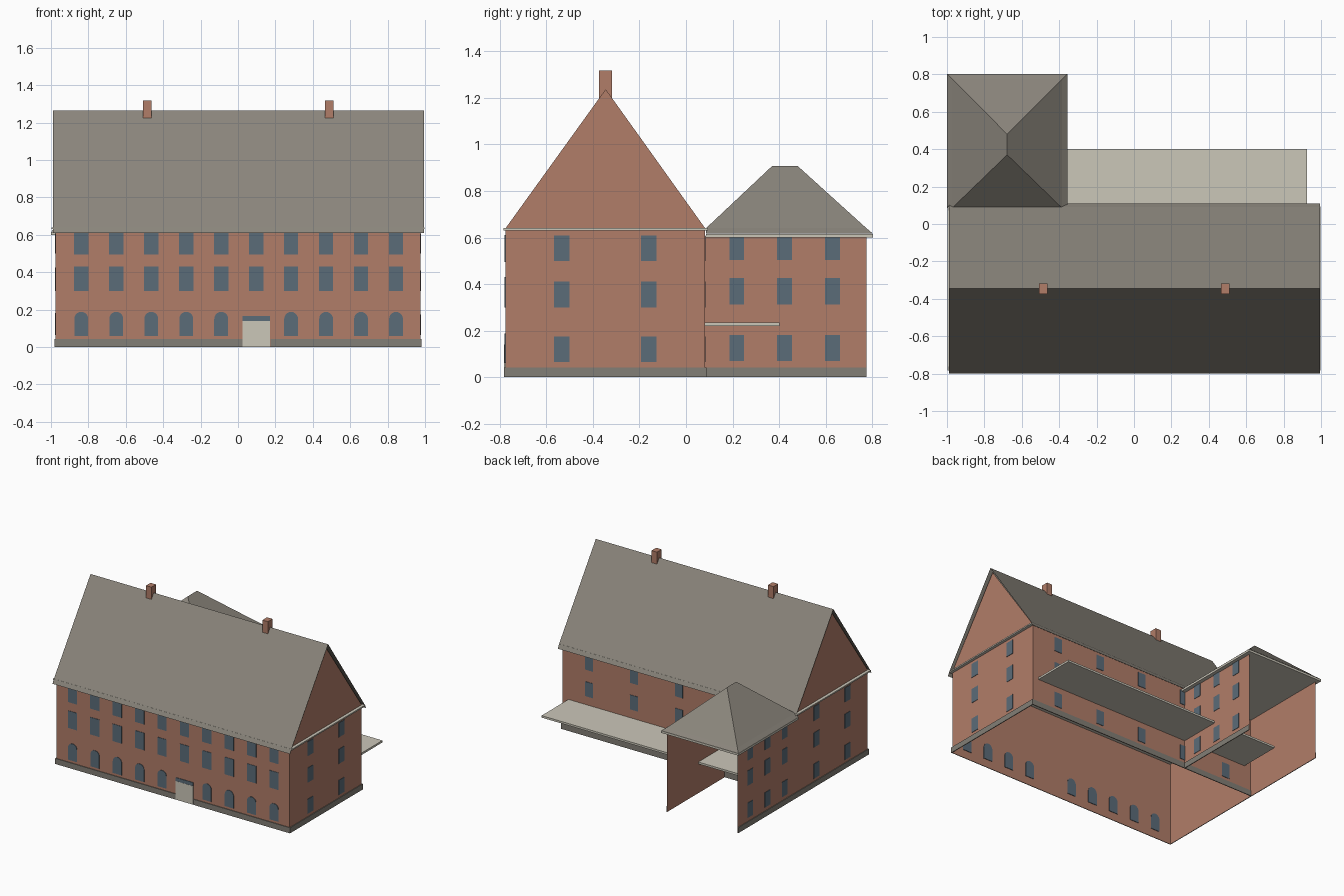
import bpy, bmesh, math
from mathutils import Vector

cube = bpy.data.objects.get("Cube")
if cube:
    bpy.data.objects.remove(cube, do_unlink=True)


def material(name, rgb):
    m = bpy.data.materials.new(name)
    m.use_nodes = True
    m.diffuse_color = (*rgb, 1)
    m.node_tree.nodes["Principled BSDF"].inputs["Base Color"].default_value = (*rgb, 1)
    return m


BRICK = material("red_brick", (0.44, 0.205, 0.14))
SLATE = material("grey_slate", (0.255, 0.235, 0.2))
STONE = material("grey_stone", (0.225, 0.21, 0.18))
PALE = material("pale_trim", (0.6, 0.57, 0.485))
GLASS = material("blue_glass", (0.105, 0.15, 0.19))


def finish(bm, name, mat):
    bmesh.ops.recalc_face_normals(bm, faces=bm.faces)
    me = bpy.data.meshes.new(name)
    bm.to_mesh(me)
    bm.free()
    me.materials.append(mat)
    ob = bpy.data.objects.new(name, me)
    bpy.context.collection.objects.link(ob)
    return ob


def add_prism(bm, points, offset):
    """Solid from a closed outline pushed along an offset."""
    face = bm.faces.new([bm.verts.new(p) for p in points])
    ext = bmesh.ops.extrude_face_region(bm, geom=[face], use_keep_orig=True)
    verts = [g for g in ext["geom"] if isinstance(g, bmesh.types.BMVert)]
    bmesh.ops.translate(bm, verts=verts, vec=offset)


def add_box(bm, x, y, z):
    add_prism(bm, [(x[0], y[0], z[0]), (x[1], y[0], z[0]),
                   (x[1], y[1], z[0]), (x[0], y[1], z[0])], (0, 0, z[1] - z[0]))


def boxes(name, mat, *specs):
    bm = bmesh.new()
    for s in specs:
        add_box(bm, *s)
    return finish(bm, name, mat)


def sheet(name, mat, path, offset):
    """Thin open surface swept from a polyline."""
    bm = bmesh.new()
    a = [bm.verts.new(p) for p in path]
    b = [bm.verts.new(Vector(p) + Vector(offset)) for p in path]
    for i in range(len(path) - 1):
        bm.faces.new((a[i], a[i + 1], b[i + 1], b[i]))
    return finish(bm, name, mat)


# Main dimensions
WX, FRONT, BACK, MID = 0.975, -0.775, 0.082, -0.345
WING_X, WING_Y = -0.385, 0.775
EAVE = 0.64

# Main walls with gables, open below and under the roof
bm = bmesh.new()
add_prism(bm, [(-WX, FRONT, 0), (-WX, BACK, 0), (-WX, BACK, EAVE),
               (-WX, MID, 1.237), (-WX, FRONT, EAVE)], (2 * WX, 0, 0))
bmesh.ops.recalc_face_normals(bm, faces=bm.faces)
bmesh.ops.delete(bm, geom=[f for f in bm.faces if abs(f.normal.z) > 0.1], context='FACES')
finish(bm, "main_walls", BRICK)

# Rear wing side walls, open at the back
for name, x in (("wing_outer_wall", -WX), ("wing_inner_wall", WING_X)):
    sheet(name, BRICK, [(x, BACK, 0), (x, WING_Y, 0)], (0, 0, 0.605))

# Main roof with a steeper skirt at each eave
profile = [(-0.455, 0.61), (-0.435, 0.645), (0, 1.265), (0.435, 0.645), (0.455, 0.61)]
sheet("main_roof", SLATE, [(-0.99, MID + y, z) for y, z in profile], (1.985, 0, 0))
boxes("main_eave_slab", PALE, ((-0.997, 0.997), (-0.784, 0.094), (0.63, 0.64)))

# Wing eave slab and hipped roof, lofted ring by ring
boxes("wing_eave_slab", PALE, ((-1, -0.355), (0.085, 0.803), (0.6, 0.616)))
bm = bmesh.new()
rings = []
for x0, x1, y0, y1, z in ((-1, -0.355, 0.085, 0.803, 0.617),
                          (-0.972, -0.385, 0.086, 0.775, 0.64),
                          (-0.678, -0.678, 0.37, 0.48, 0.907)):
    rings.append([bm.verts.new(p) for p in
                  ((x0, y0, z), (x1, y0, z), (x1, y1, z), (x0, y1, z))])
for low, high in zip(rings, rings[1:]):
    for i in range(4):
        j = (i + 1) % 4
        bm.faces.new((low[i], low[j], high[j], high[i]))
bmesh.ops.remove_doubles(bm, verts=bm.verts, dist=0.0001)
finish(bm, "wing_roof", SLATE)

# Chimneys
for side, x in (("right", -0.485), ("left", 0.488)):
    boxes(side + "_chimney", BRICK, ((x - 0.023, x + 0.023), (-0.373, -0.318), (1.18, 1.317)))

# Long rear canopy running through the wing
boxes("rear_canopy", PALE, ((-0.92, 0.925), (BACK, 0.402), (0.22, 0.235)))

# Stone plinth, broken at the front door
P, H = 0.006, (0, 0.042)
boxes("plinth", STONE,
      ((-WX - P, 0.025), (FRONT - P, FRONT - 0.001), H),
      ((0.175, WX + P), (FRONT - P, FRONT - 0.001), H),
      ((-WX + 0.001, WX + P), (BACK + 0.001, BACK + P), H),
      ((WX + 0.001, WX + P), (FRONT - P, BACK + P), H),
      ((-WX - P, -WX - 0.001), (FRONT - P, WING_Y), H),
      ((WING_X + 0.001, WING_X + P), (BACK, WING_Y), H))


def windows(name, axis, wall, out, columns, rows, width):
    """Thin glass plates on a wall facing along x or y."""
    bm = bmesh.new()
    depth = sorted((wall + out * 0.001, wall + out * 0.004))
    for c in columns:
        for z in rows:
            span = (c - width / 2, c + width / 2)
            add_box(bm, *((depth, span, z) if axis == "x" else (span, depth, z)))
    finish(bm, name, GLASS)


ROWS = ((0.065, 0.175), (0.3, 0.41), (0.5, 0.608))
WING_ROWS = ((0.07, 0.182), (0.313, 0.425), (0.503, 0.6))
front_cols = [-0.838 + 0.187 * i for i in range(10)]
windows("front_windows", "y", FRONT, -1, front_cols, ((0.3, 0.43), (0.495, 0.61)), 0.076)
windows("back_windows", "y", BACK, 1, [0.375 * i for i in range(-2, 3)], ROWS, 0.065)
for side, s in (("left", 1), ("right", -1)):
    windows(side + "_gable_windows", "x", s * WX, s, (-0.533, -0.16), ROWS, 0.066)
for name, x, s in (("wing_inner_windows", WING_X, 1), ("wing_outer_windows", -WX, -1)):
    windows(name, "x", x, s, (0.218, 0.424, 0.63), WING_ROWS, 0.064)

# Arched ground floor windows, visible on both faces of the front wall
bm = bmesh.new()
R = 0.037
for i, x in enumerate(front_cols):
    if i == 5:
        continue
    arc = [(x + R * math.cos(math.pi * k / 10), FRONT - 0.004,
            0.151 + R * math.sin(math.pi * k / 10)) for k in range(11)]
    base = [(x - R, FRONT - 0.004, 0.06), (x + R, FRONT - 0.004, 0.06)]
    add_prism(bm, arc + base, (0, 0.008, 0))
finish(bm, "arched_windows", GLASS)

# Front door and its transom light
boxes("front_door", PALE, ((0.025, 0.172), (FRONT - 0.006, FRONT - 0.001), (0, 0.14)))
boxes("door_transom", GLASS, ((0.025, 0.172), (FRONT - 0.005, FRONT - 0.001), (0.14, 0.166)))
